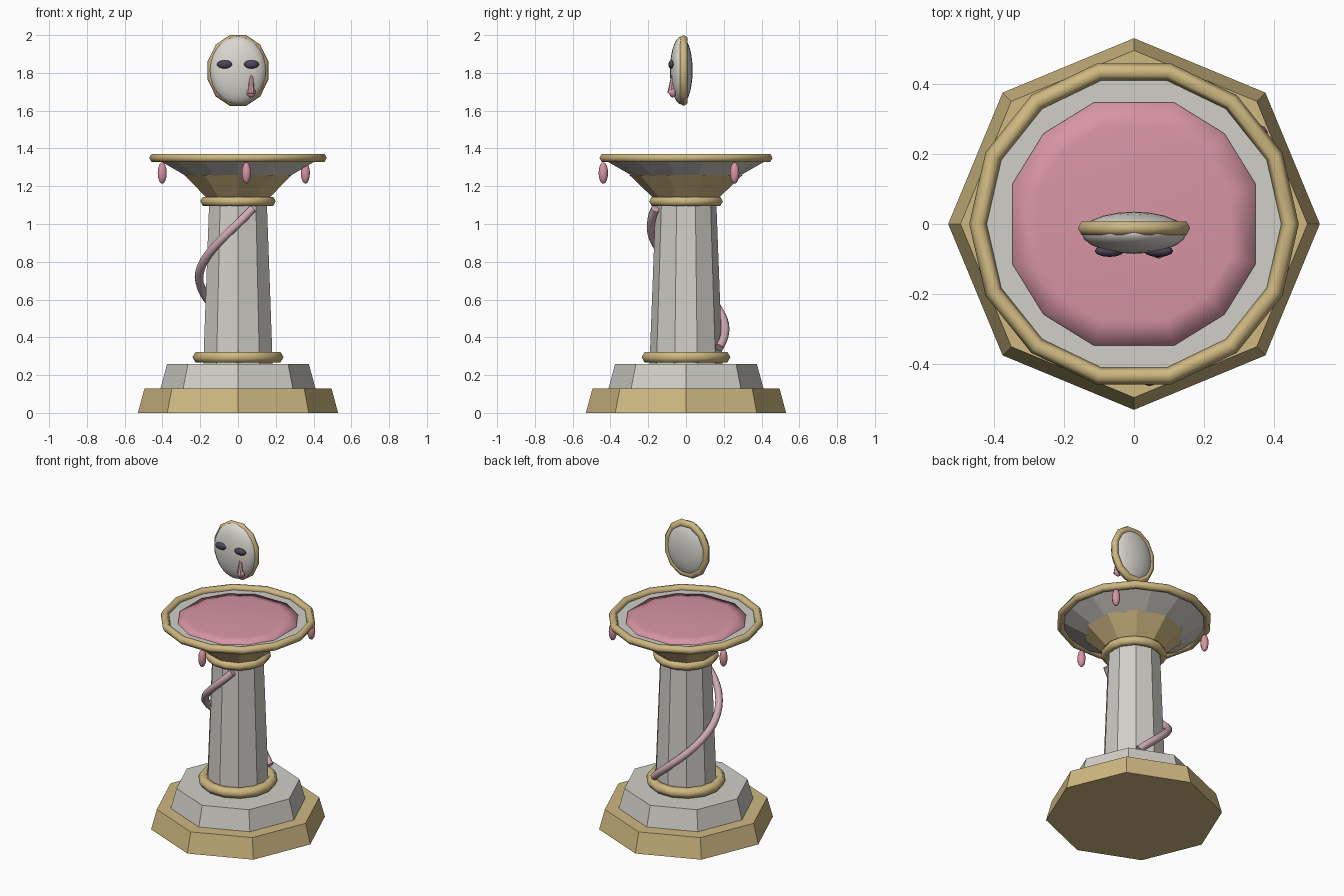
import bpy, bmesh, math
from math import sin, cos, pi, radians
from mathutils import Matrix

if "Cube" in bpy.data.objects:
    bpy.data.objects.remove(bpy.data.objects["Cube"], do_unlink=True)


def material(name, r, g, b):
    m = bpy.data.materials.new(name)
    m.use_nodes = True
    m.diffuse_color = (r, g, b, 1)
    m.node_tree.nodes["Principled BSDF"].inputs["Base Color"].default_value = (r, g, b, 1)
    return m


GOLD = material("pale gold", 0.62, 0.48, 0.22)
MARBLE = material("grey marble", 0.64, 0.62, 0.57)
PORCELAIN = material("mask white", 0.70, 0.68, 0.63)
PINK = material("rose liquid", 0.68, 0.30, 0.37)
VINE = material("dusty pink", 0.62, 0.41, 0.45)
DARK = material("dark violet", 0.07, 0.06, 0.09)
TEAR = material("light rose", 0.72, 0.42, 0.42)


def finish(name, bm, mat, smooth=False):
    bmesh.ops.recalc_face_normals(bm, faces=bm.faces)
    me = bpy.data.meshes.new(name)
    for f in bm.faces:
        f.smooth = smooth
    bm.to_mesh(me)
    bm.free()
    me.materials.append(mat)
    ob = bpy.data.objects.new(name, me)
    bpy.context.collection.objects.link(ob)
    return ob


def bridge(bm, a, b):
    for i in range(len(a)):
        j = (i + 1) % len(a)
        bm.faces.new((a[i], a[j], b[j], b[i]))


def stack(name, rings, angles, mat, smooth=False):
    """Capped solid from (radius, height) rings with corners at the given angles."""
    bm = bmesh.new()
    loops = [[bm.verts.new((r * cos(a), r * sin(a), z)) for a in angles] for r, z in rings]
    for a, b in zip(loops, loops[1:]):
        bridge(bm, a, b)
    bm.faces.new(loops[0])
    bm.faces.new(loops[-1])
    return finish(name, bm, mat, smooth)


def corners(n):
    return [pi / 2 + 2 * pi * i / n for i in range(n)]


def ring(name, major, minor, n, mat, matrix, start=0.0, sides=6):
    """Low-sided torus, placed by a matrix."""
    bm = bmesh.new()
    loops = []
    for i in range(n):
        a = start + 2 * pi * i / n
        loop = []
        for k in range(sides):
            t = 2 * pi * k / sides
            r = major + minor * cos(t)
            loop.append(bm.verts.new((r * cos(a), r * sin(a), minor * sin(t))))
        loops.append(loop)
    for i in range(n):
        bridge(bm, loops[i], loops[(i + 1) % n])
    bm.transform(matrix)
    return finish(name, bm, mat, True)


def ellipsoid(name, centre, size, mat, u=16, v=10):
    bm = bmesh.new()
    bmesh.ops.create_uvsphere(bm, u_segments=u, v_segments=v, radius=1)
    bm.transform(Matrix.Translation(centre) @ Matrix.Diagonal((*size, 1)))
    return finish(name, bm, mat, True)


# Stepped base and column
stack("base_step", [(0.53, 0), (0.495, 0.13)], corners(8), GOLD)
stack("plinth_step", [(0.41, 0.13), (0.375, 0.26)], corners(8), MARBLE)
stack("column", [(0.193, 0.26), (0.16, 1.13)], corners(10), MARBLE)

# Bowl with its gold neck
stack("bowl_neck", [(0.155, 1.12), (0.3, 1.26)], corners(10), GOLD)
stack("bowl", [(0.24, 1.23), (0.445, 1.347)], corners(14), MARBLE)

# Liquid: a slightly domed disc with softened square outline
pool_angles = [radians(q * 90 + d) for q in range(4) for d in (18.4, 45, 71.6)]
stack("bowl_liquid", [(0.365, 1.34), (0.365, 1.352), (0.29, 1.362)], pool_angles, PINK, True)

# Gold rings
for name, major, minor, z in (("base_ring", 0.208, 0.033, 0.295),
                              ("neck_ring", 0.172, 0.028, 1.12),
                              ("bowl_rim", 0.445, 0.025, 1.35)):
    ring(name, major, minor, 14, GOLD, Matrix.Translation((0, 0, z)))

# Drips hanging under the rim
for i in range(3):
    a = radians(-84.2 + 120 * i)
    ellipsoid(f"drip_{i + 1}", (0.44 * cos(a), 0.44 * sin(a), 1.27), (0.025, 0.025, 0.057), PINK, 10, 8)

# Vine winding down the column
curve = bpy.data.curves.new("vine", "CURVE")
curve.dimensions = "3D"
curve.bevel_depth = 0.023
curve.bevel_resolution = 2
curve.use_fill_caps = True
spline = curve.splines.new("POLY")
steps = 28
spline.points.add(steps)
for i, p in enumerate(spline.points):
    t = i / steps
    a = radians(-65 - 237 * t)
    r = 0.18 + 0.027 * min(1, t * 2)
    p.co = (r * cos(a), r * sin(a), 1.08 - 0.735 * t, 1)
    p.radius = 1
spline.use_smooth = True
curve.materials.append(VINE)
bpy.context.collection.objects.link(bpy.data.objects.new("vine", curve))

# Floating mask with gold border
ellipsoid("mask_face", (0, -0.025, 1.8125), (0.15, 0.06, 0.18), PORCELAIN, 20, 14)
border = (Matrix.Translation((0, -0.012, 1.8125)) @ Matrix.Diagonal((1, 1, 1.17, 1))
          @ Matrix.Rotation(pi / 2, 4, "X"))
ring("mask_border", 0.144, 0.022, 12, GOLD, border, pi / 12)
for side, x in (("left", 0.07), ("right", -0.07)):
    ellipsoid(f"{side}_eye", (x, -0.077, 1.845), (0.042, 0.017, 0.022), DARK, 12, 8)

# Tear below the left eye
bm = bmesh.new()
bmesh.ops.create_cone(bm, cap_ends=True, segments=8, radius1=0.018, radius2=0.008, depth=0.12)
bm.transform(Matrix.Translation((0.07, -0.073, 1.75)) @ Matrix.Rotation(radians(-8), 4, "X"))
finish("tear_trail", bm, TEAR)
ellipsoid("tear_drop", (0.07, -0.07, 1.695), (0.025, 0.018, 0.025), PINK, 10, 8)
